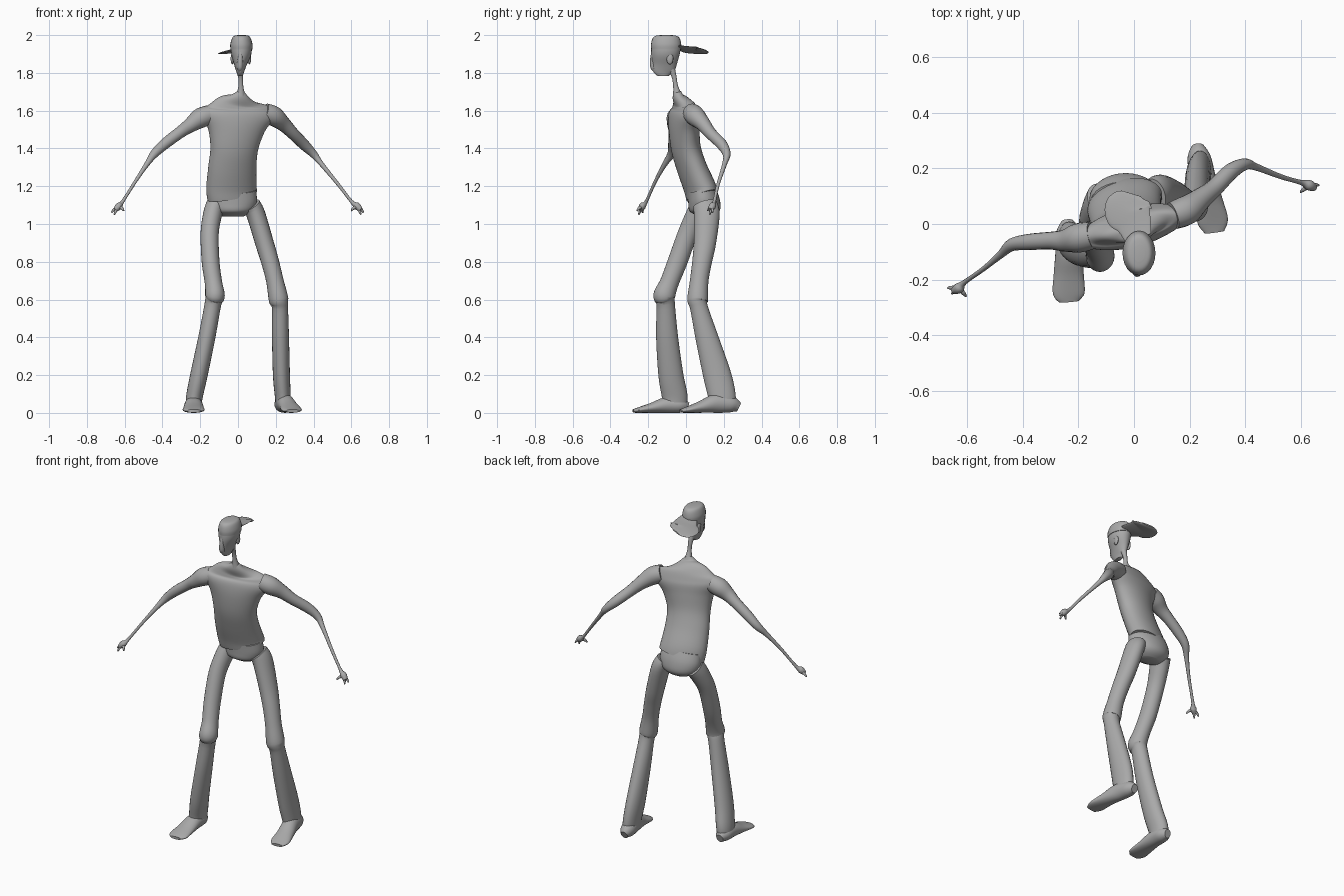
import bpy, bmesh, math
from mathutils import Vector

CM = 0.01
FRONT_BACK = Vector((0, 1, 0))
UP = Vector((0, 0, 1))

cube = bpy.data.objects.get("Cube")
if cube:
    bpy.data.objects.remove(cube, do_unlink=True)

grey = bpy.data.materials.new("clay_grey")
grey.use_nodes = True
tone = (0.4, 0.4, 0.4, 1)
grey.diffuse_color = tone
shader = grey.node_tree.nodes["Principled BSDF"]
shader.inputs["Base Color"].default_value = tone
shader.inputs["Roughness"].default_value = 0.8


def spline(rings, steps):
    """Catmull-Rom interpolation over whole ring tuples."""
    pts = [Vector(r) for r in rings]
    pts = [pts[0]] + pts + [pts[-1]]
    out = []
    for a, b, c, d in zip(pts, pts[1:], pts[2:], pts[3:]):
        for s in range(steps):
            t = s / steps
            out.append(b + (c - a) * (t / 2)
                       + (a * 2 - b * 5 + c * 4 - d) * (t * t / 2)
                       + (b * 3 - a - c * 3 + d) * (t ** 3 / 2))
    return out + [pts[-1]]


def loft(name, rings, ref=FRONT_BACK, sides=24, steps=5):
    """Skin elliptical rings (x, y, z, side radius, ref radius) in centimetres."""
    rings = [r if len(r) > 4 else (*r, r[-1]) for r in rings]
    path = spline(rings, steps)
    centres = [Vector(p[:3]) for p in path]
    bm = bmesh.new()
    loops = []
    for i, p in enumerate(path):
        along = centres[min(i + 1, len(path) - 1)] - centres[max(i - 1, 0)]
        side = along.cross(ref).normalized()
        other = side.cross(along).normalized()
        loop = []
        for k in range(sides):
            a = math.tau * k / sides
            v = centres[i] + side * (math.cos(a) * p[3]) + other * (math.sin(a) * p[4])
            v.z = max(v.z, 0)
            loop.append(bm.verts.new(v * CM))
        loops.append(loop)
    for lo, hi in zip(loops, loops[1:]):
        for k in range(sides):
            n = (k + 1) % sides
            bm.faces.new((lo[k], lo[n], hi[n], hi[k]))
    bm.faces.new(loops[0])
    bm.faces.new(loops[-1])
    return finish(name, bm)


def finish(name, bm):
    bmesh.ops.recalc_face_normals(bm, faces=bm.faces)
    mesh = bpy.data.meshes.new(name)
    bm.to_mesh(mesh)
    bm.free()
    mesh.materials.append(grey)
    obj = bpy.data.objects.new(name, mesh)
    bpy.context.collection.objects.link(obj)
    bpy.ops.object.select_all(action='DESELECT')
    obj.select_set(True)
    bpy.context.view_layer.objects.active = obj
    bpy.ops.object.shade_smooth_by_angle(angle=math.radians(50))
    return obj


def blob(name, centre, size):
    bm = bmesh.new()
    bmesh.ops.create_uvsphere(bm, u_segments=16, v_segments=10, radius=CM)
    bmesh.ops.scale(bm, vec=size, verts=bm.verts)
    bmesh.ops.translate(bm, vec=Vector(centre) * CM, verts=bm.verts)
    return finish(name, bm)


# Torso, twisted so the left shoulder sits further back
twist = math.radians(14)
chest_ref = Vector((-math.sin(twist), math.cos(twist), 0))
loft("shirt", [
    (-3, 8.5, 115, 13.6, 8), (-3.5, 7, 120, 13.6, 8), (-3, 3, 130, 13, 7.6),
    (-2, 0, 140, 12.9, 7.5), (-1, -1, 150, 15.5, 7.5), (-.5, -1, 157, 20, 7),
    (-.3, -1, 161, 19, 5.5), (0, -2, 164, 13, 4.5), (1, -4, 167, 6, 3),
    (1.5, -4.5, 170, 2, 2)], chest_ref, 40)
loft("pelvis", [
    (-3, 10, 104, 6, 4), (-3, 10, 107, 11, 8), (-3, 9.5, 112, 13, 8.4),
    (-3, 8, 118, 12.5, 7.5)], sides=32)
loft("neck", [(1.5, -4.5, 168, 2.4), (1.5, -5.5, 173, 1.3),
              (1.4, -6.3, 178, 1.3), (1.2, -8, 183, 2)])

# Head with nose and ears
loft("head", [
    (1.2, -12, 178.4, 1.4, 3), (1.2, -12, 181, 2.2, 5.7), (1.3, -11.5, 185, 3.6, 6.6),
    (1.7, -11, 190, 5.3, 7.5), (1.8, -10.5, 194, 5.4, 7.6), (1.8, -10.5, 198, 4.2, 6)])
loft("nose", [(1.4, -17.5, 191, .9), (1.2, -17.6, 187, 1.4),
              (1, -17.2, 183, 1.6), (1, -16.5, 181, .8)], sides=12)
for side, x in (("right", -3), ("left", 6)):
    blob(side + "_ear", (x, -8.5, 187.5), (.9, 1.8, 3))

# Cap worn backwards, brim tilted down to the right
loft("cap_crown", [
    (1.8, -10.5, 192.5, 5.8, 7.9), (1.8, -10.5, 195, 5.9, 8),
    (1.8, -10.5, 198, 5.1, 7.3), (1.8, -10.5, 199.5, 4, 5.8),
    (1.8, -10.5, 200, 2, 3)])
loft("cap_brim", [
    (1.5, -5, 193.5, 5, .7), (0, 0, 192.7, 6.5, .7), (-2, 4.5, 192, 8.7, .7),
    (-1.5, 9, 191.5, 7.3, .7), (-1, 11, 191.5, 3.5, .4)], Vector((-.2, 0, 1)))

# Arms, wide at the shoulder and wiry below the elbow
loft("right_arm", [
    (-15, -4, 158, 5), (-20, -5, 156, 5.3), (-25, -6, 152.5, 4), (-30, -6, 149, 3.2),
    (-38, -6.5, 143, 2.9), (-44, -7.5, 137.5, 2.3), (-48, -11, 132, 1.4),
    (-54, -16, 123, .9), (-61, -21, 112, .9), (-63, -23, 109.5, 1.9),
    (-65, -24, 107.5, 1.2)], sides=16)
loft("left_arm", [
    (14, 3, 159, 5), (19, 5, 157, 5.3), (24, 9, 153, 4), (29, 13, 148, 3.2),
    (35, 19, 142, 2.9), (40, 21.5, 137, 2.1), (44, 20.5, 132, 1.3),
    (53, 17, 121, .9), (60, 15, 112, .9), (63, 14, 109.5, 1.9),
    (65, 13, 107.5, 1.2)], sides=16)

# Short curled fingers and a thumb on each hand
hands = {
    "right": ((-63, -23, 109), [(-67, -23, 106), (-65.5, -25, 105), (-60.5, -26, 107)]),
    "left": ((63, 14, 109), [(66.5, 14, 106), (65, 12.5, 105), (60, 11.5, 107)]),
}
for side, (palm, tips) in hands.items():
    for label, tip in zip(("index_finger", "outer_finger", "thumb"), tips):
        a, b = Vector(palm), Vector(tip)
        bend = a.lerp(b, .6) + UP * .6
        loft(side + "_" + label, [(*a, 1), (*bend, .8), (*b, .4)], sides=8)

# Legs with a creased bulge at each knee
loft("right_leg", [
    (-12, 9, 110, 5, 6.5), (-13.5, 6, 105, 5, 6), (-15, 1, 95, 4.8, 5.3),
    (-14.5, -4.5, 80, 4.7, 5.2), (-13, -8.8, 69, 4.6, 5),
    (-12.2, -11.5, 62, 5.2, 5.8), (-13.2, -10.8, 58, 4.4, 4.9),
    (-16.5, -10, 40, 4.5, 5.8), (-20.7, -8, 20, 4.6, 6.6),
    (-23, -6, 9, 4.4, 6.8), (-23.5, -6, 4, 4.2, 6.5)])
loft("left_leg", [
    (7, 10, 110, 5, 6.5), (9.5, 11, 105, 5, 6.8), (14, 10, 90, 4.9, 5.9),
    (17, 8.5, 80, 4.7, 5.2), (19.5, 7, 70, 4.6, 4.9), (21.5, 6.2, 60, 5.2, 5.5),
    (22.2, 6.8, 56, 4.3, 4.7), (22.5, 11, 40, 4.5, 6), (23, 16.5, 20, 4.5, 7.4),
    (23.7, 19, 9, 4.2, 7.3), (24, 19, 4, 4, 7)])

# Flat bare feet
loft("right_foot", [
    (-24, 1, 3, 2.2, 2.5), (-23.7, -3, 4, 4.4, 4), (-23.5, -10, 4.2, 4.8, 4.3),
    (-23.5, -18, 2.7, 5.4, 2.7), (-23.5, -25, 1.5, 5.7, 1.5),
    (-23.3, -28, 1, 3.5, .9)], UP)
loft("left_foot", [
    (23, 28, 3, 2.2, 2.5), (23.4, 24, 4.5, 4.2, 4.3), (25, 16, 5, 4.6, 5),
    (27, 8, 3.2, 5, 3.2), (28.4, 1, 1.7, 5.5, 1.7), (29, -3, 1, 3.5, .9)], UP)
